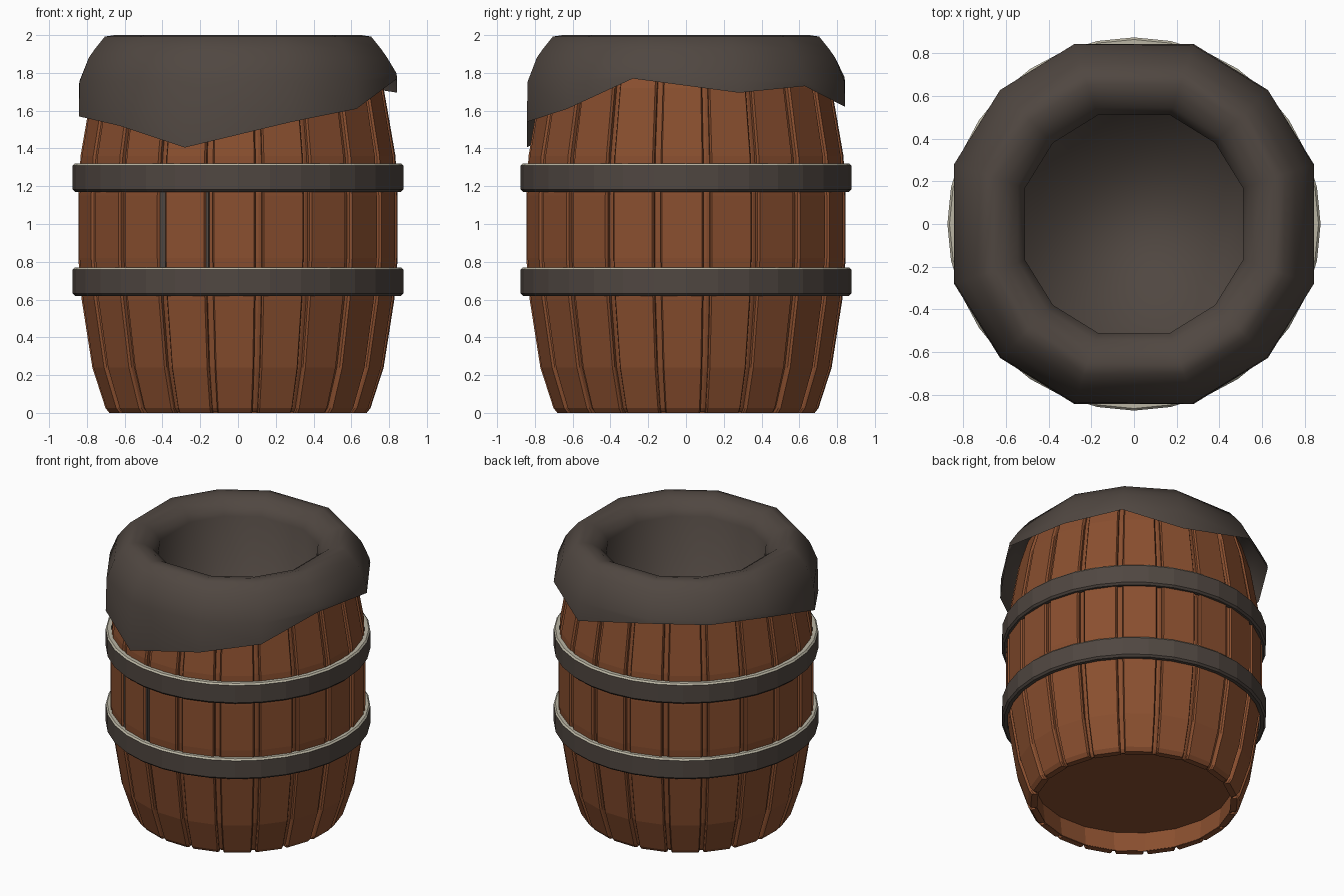
import bpy, bmesh, math

if "Cube" in bpy.data.objects:
    bpy.data.objects.remove(bpy.data.objects["Cube"])


def material(name, rgb):
    m = bpy.data.materials.new(name)
    lin = [((c / 255 + 0.055) / 1.055) ** 2.4 for c in rgb]
    m.diffuse_color = (*lin, 1)
    m.use_nodes = True
    m.node_tree.nodes["Principled BSDF"].inputs["Base Color"].default_value = m.diffuse_color
    return m


WOOD = material("warm_wood", (138, 79, 47))
DARK = material("dark_grey", (80, 71, 65))
PALE = material("pale_edge", (186, 181, 163))


def finish(name, bm, mats):
    bmesh.ops.recalc_face_normals(bm, faces=bm.faces[:])
    me = bpy.data.meshes.new(name)
    bm.to_mesh(me)
    bm.free()
    for m in mats:
        me.materials.append(m)
    ob = bpy.data.objects.new(name, me)
    bpy.context.collection.objects.link(ob)
    return ob


def polar(r, deg, z):
    # angle measured from the front (-y) toward +x
    a = math.radians(deg)
    return (r * math.sin(a), -r * math.cos(a), z)


def loft(bm, rings, cap_start=False, cap_end=False, close=False):
    vs = [[bm.verts.new(p) for p in ring] for ring in rings]
    pairs = list(zip(vs, vs[1:])) + ([(vs[-1], vs[0])] if close else [])
    n = len(vs[0])
    for a, b in pairs:
        for i in range(n):
            j = (i + 1) % n
            bm.faces.new((a[i], a[j], b[j], b[i]))
    if cap_start:
        bm.faces.new(vs[0][::-1])
    if cap_end:
        bm.faces.new(vs[-1])


# bulging barrel profile: (radius, height)
PROFILE = [(0.685, 0.0), (0.705, 0.025), (0.775, 0.24), (0.832, 0.6), (0.85, 0.82),
           (0.85, 1.15), (0.838, 1.36), (0.775, 1.72), (0.72, 1.9)]
STAVES, STEP, GAP, SHIFT = 20, 18, 1.2, -1.4

# staves with narrow gaps
bm = bmesh.new()
for k in range(STAVES):
    c = k * STEP + SHIFT
    h = STEP / 2 - GAP
    rings = []
    for r, z in PROFILE:
        inner = r - 0.042
        rings.append([polar(r - 0.012, c - h, z), polar(r, c - h + 0.6, z),
                      polar(r, c + h - 0.6, z), polar(r - 0.012, c + h, z),
                      polar(inner, c + h, z), polar(inner, c - h, z)])
    loft(bm, rings, True, True)
finish("staves", bm, [WOOD])

# inner shell behind the gaps, folding in at the foot to the recessed bottom board
bm = bmesh.new()
core = [(0.66, 0.15), (0.645, 0.004), (0.656, 0.004)]
core += [(r - 0.03, z) for r, z in PROFILE[1:]]
loft(bm, [[polar(r, (k + 0.5) * STEP + SHIFT, z) for k in range(STAVES)]
          for r, z in core], cap_start=True)
finish("inner_shell", bm, [WOOD])

# two dark filled gaps at the front
bm = bmesh.new()
for a, w in ((-28.5, 1.2), (-11.4, 0.7)):
    loft(bm, [[polar(r, a + d, z) for r, d in
               ((0.78, -w), (0.836, -w), (0.836, w), (0.78, w))]
              for z in (0.75, 1.2)], True, True)
finish("gap_fillers", bm, [DARK])

# metal hoops with pale upper edges
for name, z0 in (("lower_hoop", 0.62), ("upper_hoop", 1.17)):
    z1 = z0 + 0.15
    section = [(0.838, z0), (0.862, z0), (0.875, z0 + 0.013),
               (0.875, z1 - 0.011), (0.865, z1), (0.838, z1)]
    bm = bmesh.new()
    loft(bm, [[polar(r, i * 11.25, z) for i in range(32)] for r, z in section], close=True)
    for f in bm.faces:
        if f.calc_center_median().z > z1 - 0.012:
            f.material_index = 1
    finish(name, bm, [DARK, PALE])

# draped cloth cover: twelve-sided rings, uneven hem
CORNERS = [(-1/3, -1), (1/3, -1), (.745, -.745), (1, -1/3), (1, 1/3), (.745, .745),
           (1/3, 1), (-1/3, 1), (-.745, .745), (-1, 1/3), (-1, -1/3), (-.745, -.745)]
HEM = [1.405, 1.54, 1.61, 1.77, 1.695, 1.73, 1.62, 1.75, 1.75, 1.73, 1.57, 1.52]
COVER = [(0.51, 0.75), (0.51, 1.89), (0.545, 1.945), (0.60, 1.985), (0.655, 2.0),
         (0.705, 1.992), (0.755, 1.93), (0.79, 1.88)]
bm = bmesh.new()
rings = [[(s * x, s * y, z) for x, y in CORNERS] for s, z in COVER]
rings.append([(0.838 * x, 0.838 * y, max(1.755, h + 0.03)) for (x, y), h in zip(CORNERS, HEM)])
rings.append([(0.843 * x, 0.843 * y, h) for (x, y), h in zip(CORNERS, HEM)])
loft(bm, rings, cap_start=True)
cover = finish("cloth_cover", bm, [DARK])
for p in cover.data.polygons:
    p.use_smooth = True
